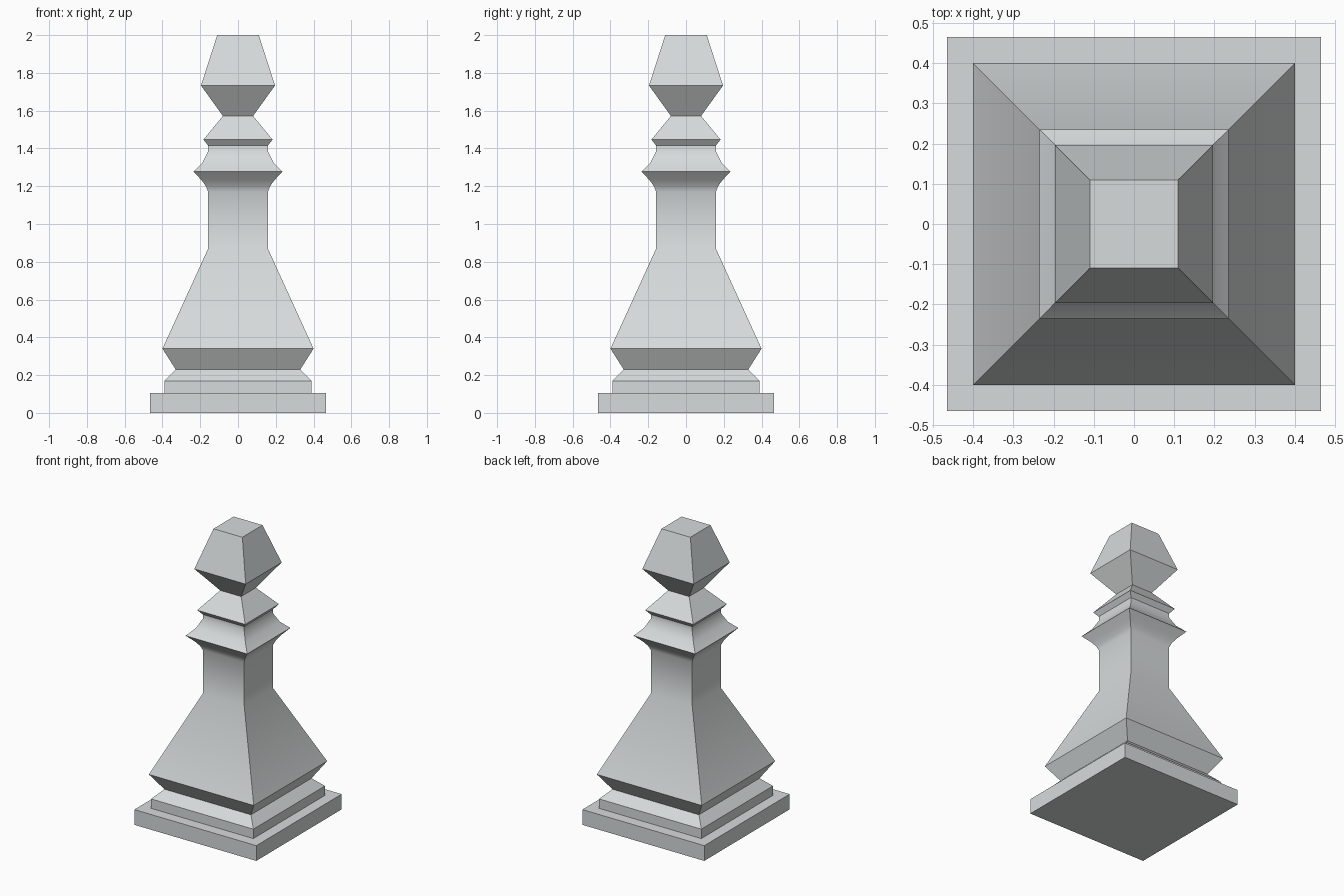
import bpy, bmesh

if "Cube" in bpy.data.objects:
    bpy.data.objects.remove(bpy.data.objects["Cube"])

grey = bpy.data.materials.new("light_grey")
grey.diffuse_color = (0.68, 0.71, 0.71, 1)
grey.use_nodes = True
grey.node_tree.nodes["Principled BSDF"].inputs["Base Color"].default_value = grey.diffuse_color


def square_turned(name, profile):
    """Stack square sections (half width, height) into one closed solid."""
    bm = bmesh.new()
    rings = [[bm.verts.new((sx * r, sy * r, z))
              for sx, sy in ((-1, -1), (1, -1), (1, 1), (-1, 1))]
             for r, z in profile]
    for low, high in zip(rings, rings[1:]):
        for i in range(4):
            j = (i + 1) % 4
            bm.faces.new((low[i], low[j], high[j], high[i]))
    bm.faces.new(rings[0][::-1])
    bm.faces.new(rings[-1])
    bmesh.ops.recalc_face_normals(bm, faces=bm.faces)
    mesh = bpy.data.meshes.new(name)
    bm.to_mesh(mesh)
    bm.free()
    obj = bpy.data.objects.new(name, mesh)
    bpy.context.collection.objects.link(obj)
    mesh.materials.append(grey)
    bpy.ops.object.select_all(action='DESELECT')
    obj.select_set(True)
    bpy.context.view_layer.objects.active = obj
    bpy.ops.object.shade_smooth_by_angle(angle=0.61)


# Whole piece as one continuous square-section profile
square_turned("chess_piece", [
    (0.465, 0), (0.465, 0.105),                    # plinth
    (0.39, 0.105), (0.39, 0.17), (0.33, 0.23),     # step and neck of the base
    (0.40, 0.34), (0.158, 0.87), (0.158, 1.17),    # flared body and stem
    (0.17, 1.2), (0.193, 1.232), (0.235, 1.277),   # lower collar underside
    (0.188, 1.325), (0.158, 1.385), (0.158, 1.415),  # lower collar top
    (0.183, 1.447), (0.08, 1.572),                 # upper collar
    (0.196, 1.733), (0.11, 2.0),                   # head
])
